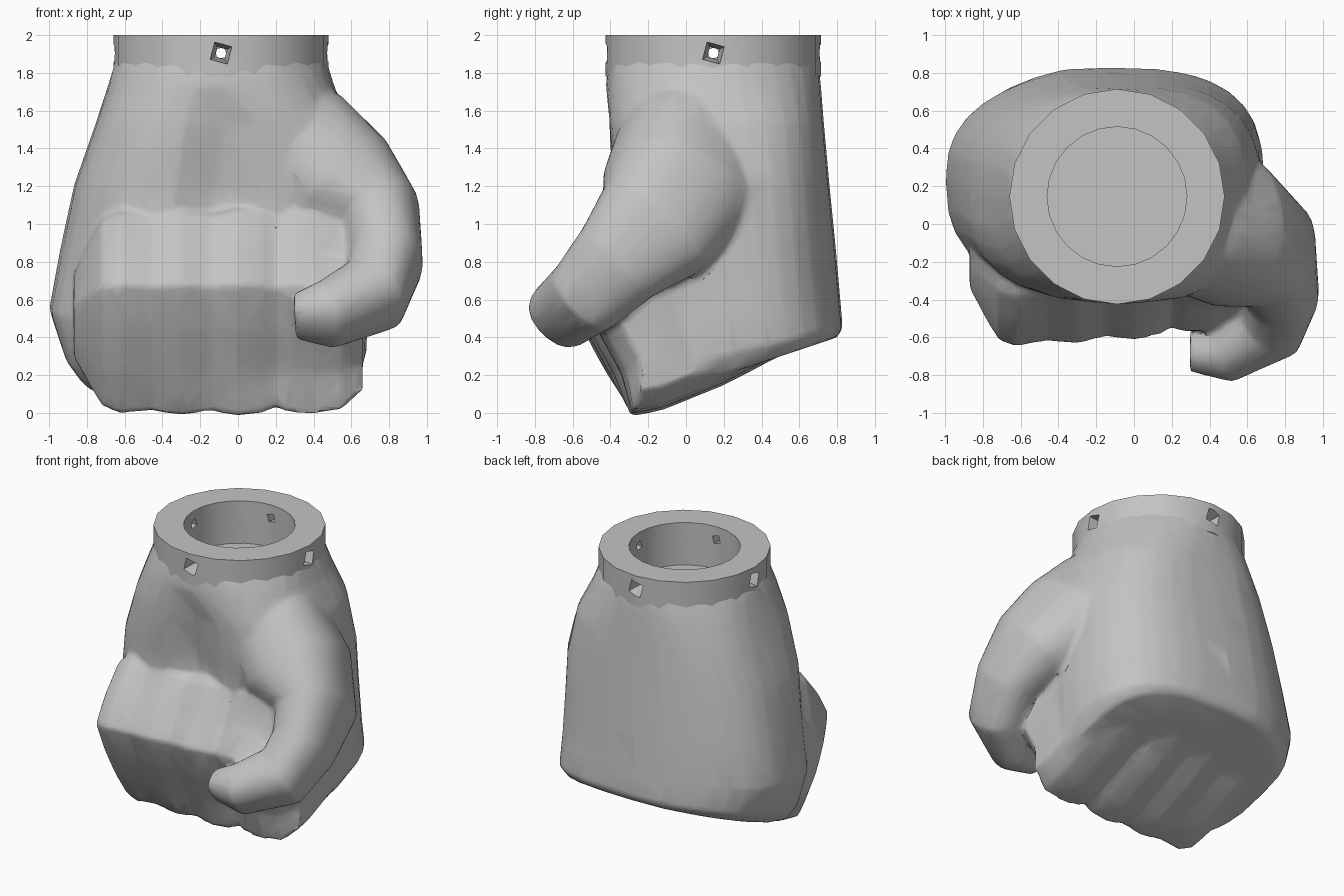
import bpy, bmesh, math
from mathutils import Vector, Matrix

if "Cube" in bpy.data.objects:
    bpy.data.objects.remove(bpy.data.objects["Cube"], do_unlink=True)

skin = bpy.data.materials.new("plain grey")
skin.use_nodes = True
GREY = (0.55, 0.55, 0.55, 1)
skin.diffuse_color = GREY
skin.node_tree.nodes["Principled BSDF"].inputs["Base Color"].default_value = GREY

CX, CY = -0.09, 0.145      # wrist axis
SEG = 32


def loft(bm, rings):
    """Skin a list of closed rings and cap both ends."""
    rows = [[bm.verts.new(p) for p in ring] for ring in rings]
    n = len(rows[0])
    faces = []
    for a, b in zip(rows, rows[1:]):
        for i in range(n):
            j = (i + 1) % n
            faces.append(bm.faces.new((a[i], a[j], b[j], b[i])))
    faces.append(bm.faces.new(rows[0][::-1]))
    faces.append(bm.faces.new(rows[-1]))
    bmesh.ops.recalc_face_normals(bm, faces=faces)


def oval(power):
    """Unit superellipse points."""
    for i in range(SEG):
        t = 2 * math.pi * i / SEG
        c, s = math.cos(t), math.sin(t)
        yield (math.copysign(abs(c) ** (2 / power), c),
               math.copysign(abs(s) ** (2 / power), s))


def make_object(name, bm):
    mesh = bpy.data.meshes.new(name)
    bm.to_mesh(mesh)
    bm.free()
    ob = bpy.data.objects.new(name, mesh)
    bpy.context.collection.objects.link(ob)
    mesh.materials.append(skin)
    return ob


def activate(ob):
    bpy.ops.object.select_all(action='DESELECT')
    ob.select_set(True)
    bpy.context.view_layer.objects.active = ob


def modify(ob, kind, **settings):
    activate(ob)
    mod = ob.modifiers.new(kind.lower(), kind)
    for key, value in settings.items():
        setattr(mod, key, value)
    bpy.ops.object.modifier_apply(modifier=mod.name)


def cut(ob, bm):
    cutter = make_object("cutter", bm)
    cutter.hide_render = True
    modify(ob, 'BOOLEAN', operation='DIFFERENCE', solver='EXACT', object=cutter)
    bpy.data.objects.remove(cutter, do_unlink=True)


hand_bm = bmesh.new()

# Palm and back of hand: x0, x1, y0, y1, z front, z back, squareness, palm dent
PALM = [
    (-.645, .465, -.41, .7, 1.88, 1.88, 2, 0),
    (-.69, .51, -.425, .715, 1.73, 1.73, 2.3, 0),
    (-.755, .6, -.425, .73, 1.53, 1.53, 2.7, .05),
    (-.87, .67, -.405, .76, 1.2, 1.2, 2.7, .1),
    (-.945, .68, -.36, .79, .8, .9, 2.6, .1),
    (-1.0, .69, -.35, .815, .48, .62, 2.6, 0),
    (-.92, .68, -.32, .83, .18, .45, 2.8, 0),
    (-.84, .62, -.28, .8, .04, .4, 2.8, 0),
]
rings = []
for x0, x1, y0, y1, zf, zb, power, dent in PALM:
    ring = []
    for u, v in oval(power):
        x = (x0 + x1) / 2 + u * (x1 - x0) / 2
        y = (y0 + y1) / 2 + v * (y1 - y0) / 2
        z = zf + (zb - zf) * (v + 1) / 2
        if v < 0:
            y += dent * math.exp(-((x + .07) / .16) ** 2)
        else:
            y -= .12 * v * max(0, -.35 - x)
        ring.append((x, y, z))
    rings.append(ring)
loft(hand_bm, rings)

# Curled fingers: a side profile swept across the knuckles, pinched at the grooves
PROFILE = [(-.29, -.015), (-.43, .2), (-.56, .44), (-.665, .68), (-.54, .88),
           (-.38, 1.07), (-.05, 1.15), (.3, .7), (.6, .36), (.2, .15), (-.12, .02)]
STATIONS = [(-.87, .4), (-.79, .68), (-.72, .9), (-.63, .98), (-.46, .95), (-.3, 1), (-.15, .95),
            (0, 1.01), (.14, .97), (.2, .92), (.27, .97), (.4, .98), (.55, .94), (.66, .74)]
rings = []
for x, s in STATIONS:
    lean = .08 * (x + .65)
    rings.append([(x, -.1 + (y + .1) * s + (lean if y < -.4 else 0), .5 + (z - .5) * s)
                  for y, z in PROFILE])
loft(hand_bm, rings)

# Thumb and its fleshy base: x, y, z, in-plane radius, cross radius
THUMB = [
    (.12, .02, 1.58, .24, .3), (.29, 0, 1.43, .34, .36), (.52, -.04, 1.16, .36, .41),
    (.75, -.17, .98, .24, .34), (.78, -.36, .8, .2, .26), (.72, -.52, .63, .2, .22),
    (.47, -.66, .52, .16, .19), (.3, -.66, .51, .1, .13),
]
bend_normal = Vector((0, .74, -.67))
rings = []
for i, (x, y, z, a, b) in enumerate(THUMB):
    before = Vector(THUMB[max(i - 1, 0)][:3])
    after = Vector(THUMB[min(i + 1, len(THUMB) - 1)][:3])
    along = (after - before).normalized()
    across = (bend_normal - along * along.dot(bend_normal)).normalized()
    side = along.cross(across)
    rings.append([Vector((x, y, z)) + side * u * a + across * v * b for u, v in oval(2.3)])
loft(hand_bm, rings)

# Fuse the parts into one softly blended, faceted fist
hand = make_object("fist", hand_bm)
modify(hand, 'REMESH', mode='VOXEL', voxel_size=.02)
modify(hand, 'SMOOTH', factor=.5, iterations=5)
modify(hand, 'DECIMATE', ratio=.06)


def cylinder(radius, z0, z1, sides):
    bm = bmesh.new()
    bmesh.ops.create_cone(bm, cap_ends=True, segments=sides, radius1=radius, radius2=radius,
                          depth=z1 - z0, matrix=Matrix.Translation((CX, CY, (z0 + z1) / 2)))
    return bm


# Wrist socket and cuff
cut(hand, cylinder(.37, 1.69, 2.2, 24))
cuff = make_object("wrist_cuff", cylinder(.57, 1.78, 2, 20))
cut(cuff, cylinder(.37, 1.5, 2.2, 24))

# Four tapered pin holes around the cuff, through the wrist wall as well
for k in range(4):
    for part in (cuff, hand):
        bm = bmesh.new()
        place = (Matrix.Translation((CX, CY, 1.905)) @ Matrix.Rotation(k * math.pi / 2, 4, 'Z')
                 @ Matrix.Translation((.47, 0, 0)) @ Matrix.Rotation(math.pi / 2, 4, 'Y')
                 @ Matrix.Rotation(math.radians(30), 4, 'Z'))
        bmesh.ops.create_cone(bm, cap_ends=True, segments=4, radius1=.03, radius2=.075,
                              depth=.3, matrix=place)
        cut(part, bm)

for ob in (hand, cuff):
    activate(ob)
    bpy.ops.object.shade_smooth_by_angle(angle=math.radians(40))
